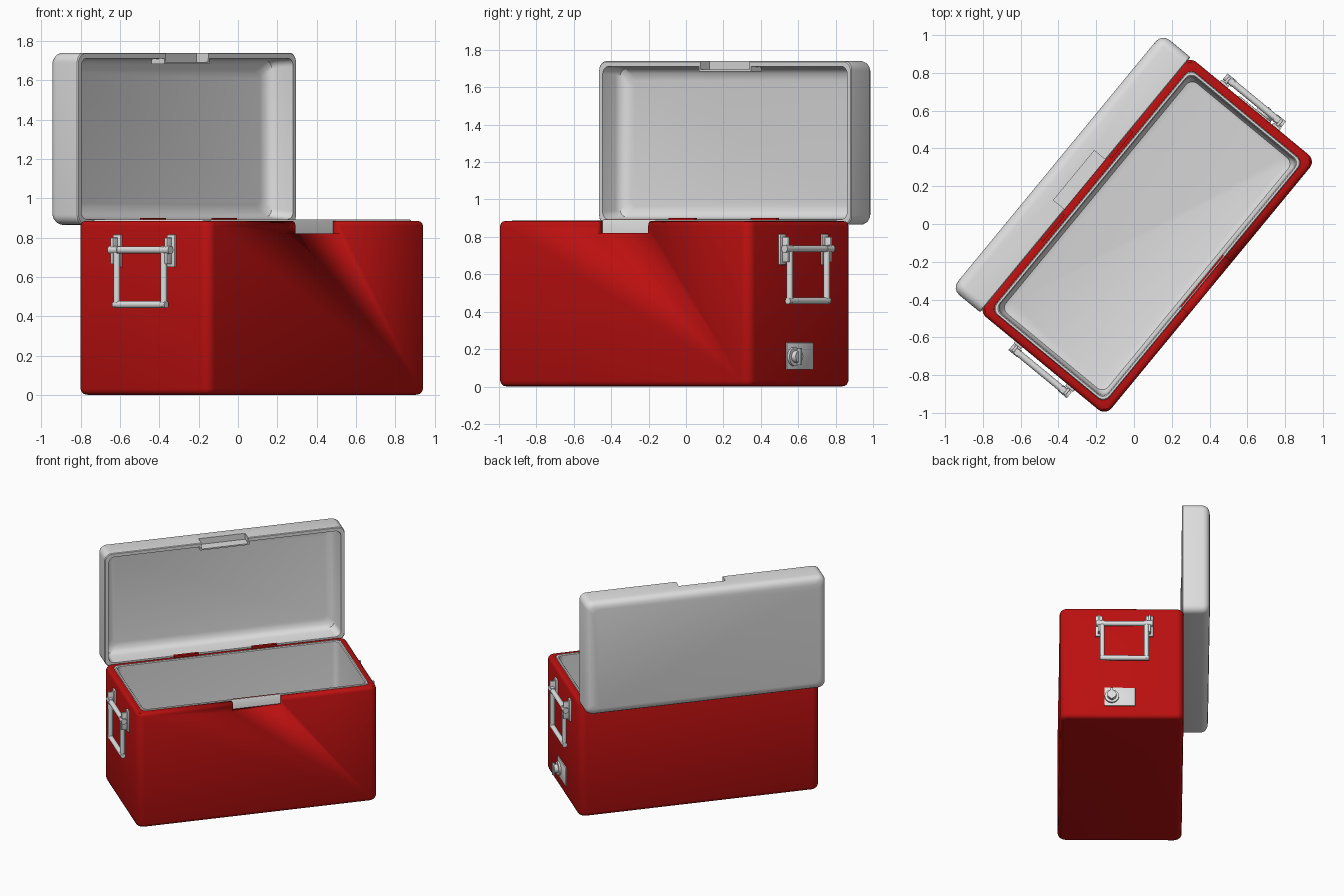
import bpy, bmesh, math
from mathutils import Matrix, Vector

if "Cube" in bpy.data.objects:
    bpy.data.objects.remove(bpy.data.objects["Cube"])

A, B, H = 0.875, 0.435, 0.885          # half length, half depth, body height
ROOT = Matrix.Translation((0.07, -0.0625, 0)) @ Matrix.Rotation(math.radians(50.5), 4, 'Z')

def material(name, col):
    m = bpy.data.materials.new(name)
    m.diffuse_color = (*col, 1)
    m.use_nodes = True
    m.node_tree.nodes["Principled BSDF"].inputs["Base Color"].default_value = m.diffuse_color
    return m

RED = material("red", (0.50, 0.005, 0.005))
WHITE = material("off white", (0.74, 0.74, 0.74))

def finish(name, bm, mat, local=Matrix()):
    bmesh.ops.recalc_face_normals(bm, faces=bm.faces)
    me = bpy.data.meshes.new(name)
    bm.to_mesh(me)
    bm.free()
    ob = bpy.data.objects.new(name, me)
    bpy.context.collection.objects.link(ob)
    me.materials.append(mat)
    ob.matrix_world = ROOT @ local
    bpy.ops.object.select_all(action='DESELECT')
    ob.select_set(True)
    bpy.context.view_layer.objects.active = ob
    bpy.ops.object.shade_smooth_by_angle(angle=math.radians(35))
    return ob

def loft(name, rings, mat, b=B, local=Matrix(), caps=(True, True)):
    """Stack of rounded rectangles; each ring is (inset, z)."""
    bm = bmesh.new()
    loops = []
    for inset, z in rings:
        r = 0.05 if inset < 0.01 else 0.042
        loop = []
        for k, (sx, sy) in enumerate([(1, 1), (-1, 1), (-1, -1), (1, -1)]):
            for i in range(7):
                t = math.radians(90 * k + 15 * i)
                loop.append(bm.verts.new((sx * (A - inset - r) + r * math.cos(t),
                                          sy * (b - inset - r) + r * math.sin(t), z)))
        loops.append(loop)
    n = len(loops[0])
    for l0, l1 in zip(loops, loops[1:]):
        for i in range(n):
            j = (i + 1) % n
            bm.faces.new((l0[i], l0[j], l1[j], l1[i]))
    if caps[0]:
        bm.faces.new(loops[0])
    if caps[1]:
        bm.faces.new(loops[-1])
    return finish(name, bm, mat, local)

def box(name, lo, hi, mat, local=Matrix(), bevel=0):
    bm = bmesh.new()
    lo, hi = Vector(lo), Vector(hi)
    bmesh.ops.create_cube(bm, size=1, matrix=Matrix.Translation((lo + hi) / 2)
                          @ Matrix.Diagonal((*(hi - lo), 1)))
    if bevel:
        bmesh.ops.bevel(bm, geom=bm.edges[:], offset=bevel, segments=2, profile=0.5, affect='EDGES')
    return finish(name, bm, mat, local)

def rod(name, p, q, r, mat, local=Matrix(), seg=20):
    p, q = Vector(p), Vector(q)
    bm = bmesh.new()
    rot = (q - p).to_track_quat('Z', 'Y').to_matrix().to_4x4()
    bmesh.ops.create_cone(bm, cap_ends=True, segments=seg, radius1=r, radius2=r,
                          depth=(q - p).length, matrix=Matrix.Translation((p + q) / 2) @ rot)
    return finish(name, bm, mat, local)

def cut(ob, cutter):
    m = ob.modifiers.new("notch", 'BOOLEAN')
    m.operation, m.solver, m.object = 'DIFFERENCE', 'EXACT', cutter
    cutter.hide_render = True
    bpy.context.view_layer.update()
    dg = bpy.context.evaluated_depsgraph_get()
    me = bpy.data.meshes.new_from_object(ob.evaluated_get(dg))
    ob.modifiers.clear()
    ob.data = me
    bpy.data.objects.remove(cutter)

# red outer tub with the latch notch in the front wall
tub = loft("outer_tub", [(0.03, 0), (0.015, 0.004), (0.005, 0.014), (0, 0.03), (0, 0.86),
                         (0.004, 0.874), (0.012, 0.882), (0.025, H), (0.046, H), (0.046, 0.05)], RED)
cut(tub, box("tub_cutter", (-0.178, -B - 0.1, 0.82), (0.178, -B + 0.06, 1), RED))

# white inner liner with a low raised lip
loft("inner_liner", [(0.0465, 0.79), (0.0465, 0.886), (0.05, 0.891), (0.06, 0.891), (0.065, 0.885),
                     (0.068, 0.14), (0.073, 0.105), (0.085, 0.082), (0.11, 0.075)], WHITE,
     caps=(False, True))
box("latch_strip", (-0.178, -B + 0.054, 0.87), (0.178, -B + 0.062, 0.892), RED)

# hinge leaves on the back rim
for s in (-1, 1):
    box("hinge_leaf", (s * 0.285 - 0.09, B - 0.03, 0.875), (s * 0.285 + 0.09, B - 0.008, 0.9), RED)

# lid, modelled closed and swung up 90 degrees
LB = 0.4375
OPEN = Matrix.Translation((0, 0.425, 1.3025)) @ Matrix.Rotation(-math.pi / 2, 4, 'X')
lid = loft("lid", [(0.10, 0.158), (0.065, 0.15), (0.042, 0.13), (0.034, 0.10), (0.028, 0), (0.004, 0),
                   (0, 0.005), (0, 0.145), (0.005, 0.165), (0.016, 0.181), (0.033, 0.191), (0.055, 0.195)],
           WHITE, LB, OPEN)
cut(lid, box("lid_cutter", (-0.17, -LB - 0.1, -0.1), (0.17, -LB + 0.05, 0.078), WHITE, OPEN))
# pocket walls behind the lid notch
box("lid_pocket_floor", (-0.18, -LB + 0.046, 0.002), (0.18, -LB + 0.056, 0.088), WHITE, OPEN)
box("lid_pocket_back", (-0.18, -LB + 0.015, 0.078), (0.18, -LB + 0.056, 0.088), WHITE, OPEN)
for s in (-1, 1):
    box("lid_pocket_side", (s * 0.175 - 0.005, -LB + 0.015, 0.002),
        (s * 0.175 + 0.005, -LB + 0.056, 0.088), WHITE, OPEN)

# swing handles on both ends (second one is the first turned half round)
for turn in (0, math.pi):
    T = Matrix.Rotation(turn, 4, 'Z') @ Matrix.Translation((A, 0.018, 0))
    for s in (-1, 1):
        y = s * 0.178
        box("handle_bracket", (-0.005, y - 0.026, 0.65), (0.013, y + 0.026, 0.815), WHITE, T, 0.004)
        box("handle_ear", (0.0, y - 0.008, 0.665), (0.052, y + 0.008, 0.80), WHITE, T, 0.004)
        rod("handle_pivot", (0.038, s * 0.14, 0.737), (0.038, s * 0.2, 0.737), 0.021, WHITE, T)
        rod("handle_side_bar", (0.038, s * 0.155, 0.45), (0.038, s * 0.155, 0.757), 0.017, WHITE, T)
    for z in (0.459, 0.737):
        rod("handle_cross_bar", (0.038, -0.172, z), (0.038, 0.172, z), 0.018, WHITE, T)

# drain plug on the right end
D = Matrix.Translation((A, 0, 0))
box("drain_plate", (-0.01, -0.122, 0.09), (0.008, 0.096, 0.235), WHITE, D, 0.004)
rod("drain_collar", (0, -0.07, 0.16), (0.022, -0.07, 0.16), 0.05, WHITE, D, 28)
rod("drain_spout", (0, -0.07, 0.16), (0.05, -0.07, 0.16), 0.032, WHITE, D, 24)
box("drain_grip", (0.04, -0.079, 0.115), (0.06, -0.061, 0.205), WHITE, D, 0.003)
